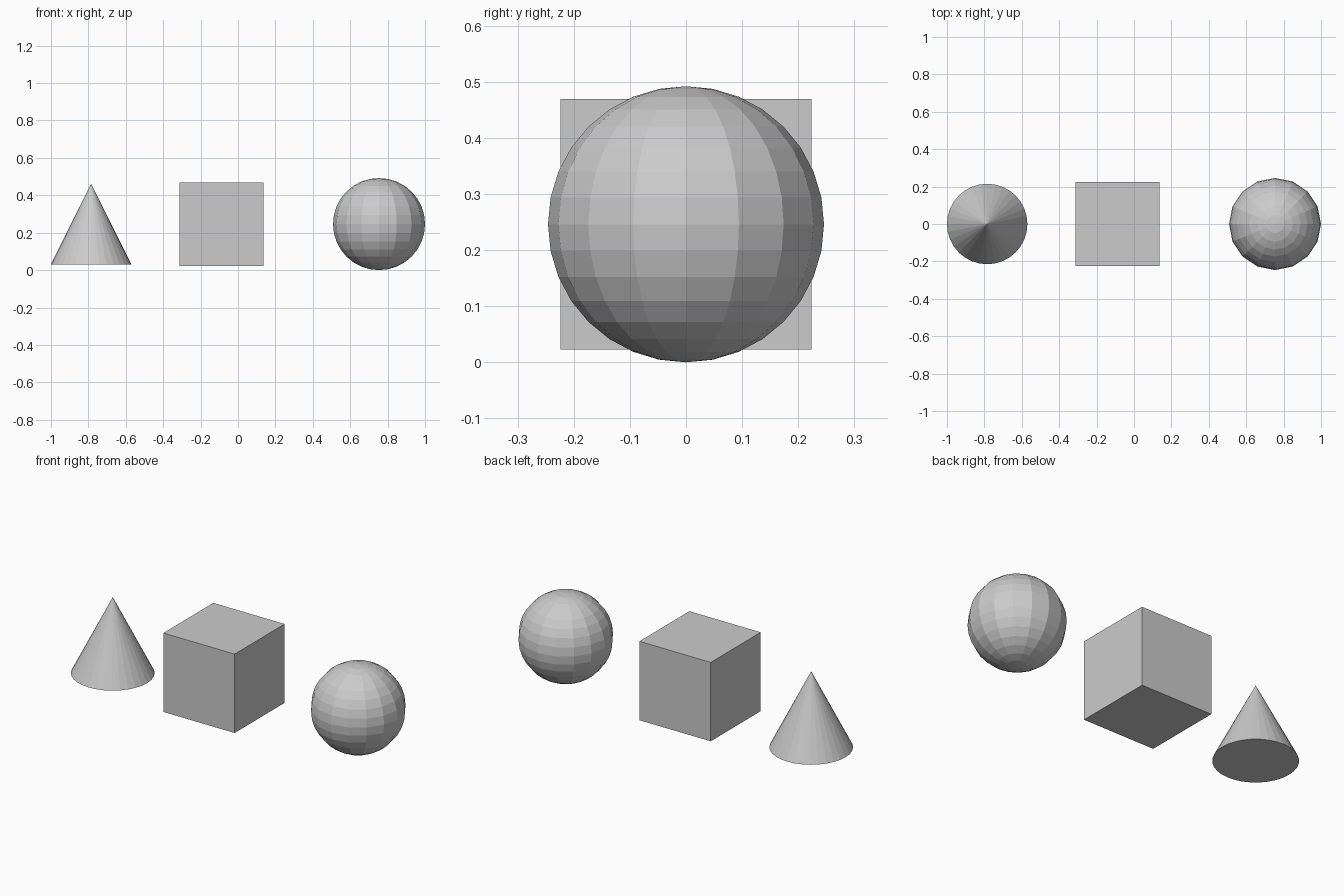
import bpy

if "Cube" in bpy.data.objects:
    bpy.data.objects.remove(bpy.data.objects["Cube"])

MID_Z = 0.246  # all three solids share one centre height

# Cone, flat-shaded with a closed base
bpy.ops.mesh.primitive_cone_add(vertices=32, radius1=0.215, radius2=0, depth=0.43,
                                location=(-0.785, 0, MID_Z))
bpy.context.object.name = "cone"

# Cube
bpy.ops.mesh.primitive_cube_add(size=0.447, location=(-0.088, 0, MID_Z))
bpy.context.object.name = "cube"

# Faceted sphere
bpy.ops.mesh.primitive_uv_sphere_add(segments=16, ring_count=16, radius=0.246,
                                     location=(0.754, 0, MID_Z))
bpy.context.object.name = "sphere"
